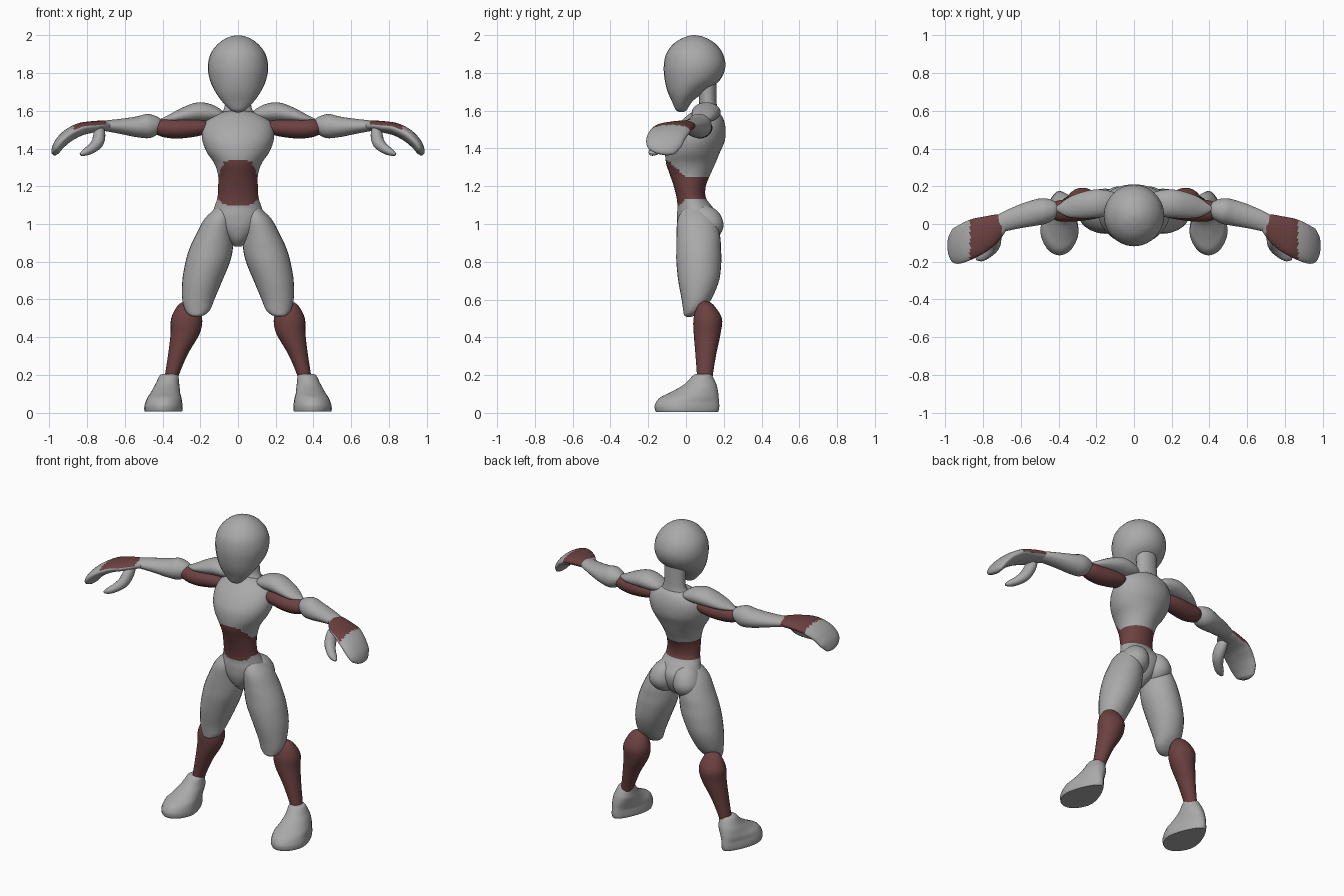
import bpy, bmesh, math
from mathutils import Vector


def material(name, color):
    m = bpy.data.materials.new(name)
    m.diffuse_color = (*color, 1)
    return m


GREY = material("light grey", (0.40, 0.40, 0.40))
MAROON = material("maroon", (0.15, 0.052, 0.052))


def smooth_rows(rows, steps):
    """Catmull-Rom interpolation of station rows."""
    out = []
    for i in range(len(rows) - 1):
        p0, p1, p2, p3 = (rows[max(0, min(len(rows) - 1, i + k))] for k in (-1, 0, 1, 2))
        for s in range(steps):
            t = s / steps
            out.append([0.5 * (2 * b + (c - a) * t + (2 * a - 5 * b + 4 * c - d) * t * t
                               + (3 * b - a - 3 * c + d) * t ** 3)
                        for a, b, c, d in zip(p0, p1, p2, p3)])
    out.append(list(rows[-1]))
    return out


def loft(name, rows, side=1, upright=True, mats=(GREY,), rule=None, shape=None, steps=5, n=28):
    """Rows are x, y, z, first radius, second radius.
    Upright rings lie flat; other rings follow the path, first radius along y."""
    rows = smooth_rows(rows, steps)
    pts = [Vector(r[:3]) for r in rows]
    bm = bmesh.new()
    rings = []
    for i, r in enumerate(rows):
        if upright:
            u, v = Vector((1, 0, 0)), Vector((0, 1, 0))
        else:
            t = (pts[min(i + 1, len(pts) - 1)] - pts[max(i - 1, 0)]).normalized()
            u = Vector((0, 1, 0))
            u = (u - t * u.dot(t)).normalized()
            v = t.cross(u)
        ring = []
        for k in range(n):
            a = math.tau * k / n
            p = pts[i] + u * max(r[3], 0.003) * math.cos(a) + v * max(r[4], 0.003) * math.sin(a)
            if shape:
                p = shape(p)
            ring.append(bm.verts.new((p.x * side, p.y, p.z)))
        rings.append(ring)
    for a, b in zip(rings, rings[1:]):
        for k in range(n):
            bm.faces.new((a[k], a[(k + 1) % n], b[(k + 1) % n], b[k]))
    bm.faces.new(rings[0])
    bm.faces.new(rings[-1])
    bmesh.ops.recalc_face_normals(bm, faces=bm.faces)
    bm.normal_update()
    if rule:
        for f in bm.faces:
            f.material_index = int(rule(f.calc_center_median(), f.normal))
    me = bpy.data.meshes.new(name)
    bm.to_mesh(me)
    bm.free()
    for m in mats:
        me.materials.append(m)
    ob = bpy.data.objects.new(name, me)
    bpy.context.collection.objects.link(ob)
    bpy.ops.object.select_all(action='DESELECT')
    ob.select_set(True)
    bpy.context.view_layer.objects.active = ob
    bpy.ops.object.shade_smooth_by_angle(angle=math.radians(50))
    return ob


def body_rows(data):
    """Central parts: z, half width, front y, back y."""
    return [(0, (f + b) / 2, z, w, (b - f) / 2) for z, w, f, b in data]


def clamp01(t):
    return max(0, min(1, t))


# Head and neck
loft("head", body_rows([
    (1.592, .012, -.035, -.015), (1.605, .042, -.055, .005), (1.65, .085, -.075, .035),
    (1.70, .12, -.097, .10), (1.76, .148, -.112, .178), (1.83, .16, -.118, .208),
    (1.90, .146, -.105, .196), (1.955, .105, -.065, .155), (1.988, .055, -.01, .10),
    (2.0, .006, .035, .05)]))
loft("neck", body_rows([(1.53, .12, .03, .18), (1.58, .09, .05, .17),
                        (1.63, .07, .07, .163), (1.76, .068, .06, .16)]))


# Torso with coloured waist band
def waist(c, nrm):
    low = 1.13 - 0.04 * clamp01(-c.y / 0.05)
    high = 1.25 + 0.09 * clamp01(-c.y / 0.1)
    return low < c.z < high


loft("torso", body_rows([
    (.88, .02, .02, .07), (.92, .06, -.02, .13), (.98, .115, -.043, .165),
    (1.04, .14, -.048, .17), (1.09, .125, -.045, .14), (1.14, .109, -.05, .105),
    (1.20, .105, -.065, .105), (1.26, .106, -.085, .128), (1.32, .125, -.105, .155),
    (1.38, .165, -.11, .18), (1.44, .188, -.10, .205), (1.50, .19, -.065, .21),
    (1.55, .165, -.02, .20), (1.585, .11, .02, .18), (1.60, .05, .05, .15)]),
    mats=(GREY, MAROON), rule=waist, steps=6, n=48)


# Foot narrows toward the heel
def foot_shape(p):
    k = 1.0 - 0.38 * clamp01((p.y + 0.05) / 0.2)
    if p.z > 0.14:
        k = 1.0
    elif p.z > 0.06:
        k += (1 - k) * (p.z - 0.06) / 0.08
    return Vector((0.395 + (p.x - 0.395) * k, p.y, p.z))


def hand_back(c, nrm):
    return 0.70 < abs(c.x) < 0.87 and nrm.z + 0.8 * nrm.y > 0.05


for side, tag in ((-1, "right"), (1, "left")):
    # Leg
    loft(tag + "_buttock", [(.075, .09, .90, .01, .01), (.08, .10, .92, .05, .055),
                            (.085, .105, .96, .078, .085), (.085, .105, 1.01, .082, .092),
                            (.075, .095, 1.07, .06, .07), (.07, .08, 1.11, .01, .01)], side)
    loft(tag + "_thigh", [
        (.075, .04, 1.10, .025, .04), (.10, .055, 1.03, .075, .098), (.125, .065, .94, .10, .115),
        (.142, .067, .87, .115, .118), (.160, .068, .80, .118, .119), (.189, .067, .70, .106, .108),
        (.210, .055, .60, .085, .078), (.214, .035, .545, .066, .05), (.218, .02, .518, .04, .03),
        (.22, .015, .508, .012, .01)], side)
    loft(tag + "_shin", [
        (.265, .10, .592, .012, .012), (.268, .105, .57, .05, .042), (.272, .115, .50, .082, .075),
        (.280, .112, .42, .077, .071), (.318, .105, .31, .052, .055), (.350, .10, .20, .037, .042),
        (.355, .10, .16, .035, .04)], side, mats=(MAROON,))
    loft(tag + "_foot", [
        (.365, .09, .205, .035, .04), (.366, .087, .195, .05, .053), (.375, .075, .15, .064, .086),
        (.383, .045, .11, .082, .125), (.39, .017, .08, .097, .156), (.394, .006, .045, .106, .17),
        (.395, .005, .02, .108, .17), (.395, .005, .006, .105, .165)], side, shape=foot_shape)
    # Arm
    loft(tag + "_shoulder", [
        (.07, .11, 1.575, .03, .01), (.10, .11, 1.58, .055, .03), (.15, .11, 1.588, .07, .047),
        (.21, .107, 1.592, .075, .052), (.28, .097, 1.578, .068, .042), (.35, .085, 1.56, .05, .025),
        (.41, .08, 1.548, .012, .008)], side, upright=False)
    loft(tag + "_upper_arm", [
        (.14, .09, 1.515, .03, .02), (.19, .085, 1.512, .052, .04), (.26, .08, 1.508, .06, .05),
        (.34, .072, 1.505, .06, .052), (.41, .07, 1.51, .052, .044), (.46, .07, 1.515, .02, .02)],
        side, upright=False, mats=(MAROON,))
    loft(tag + "_forearm", [
        (.395, .075, 1.535, .01, .01), (.42, .075, 1.53, .045, .04), (.47, .07, 1.52, .067, .064),
        (.53, .058, 1.515, .068, .056), (.61, .037, 1.517, .06, .042), (.69, .01, 1.52, .05, .03),
        (.73, -.01, 1.52, .04, .025)], side, upright=False)
    # Hand with fingers joined, and thumb
    loft(tag + "_hand", [
        (.685, .01, 1.52, .042, .024), (.72, -.005, 1.52, .06, .028), (.78, -.04, 1.513, .085, .031),
        (.84, -.07, 1.50, .098, .034), (.90, -.10, 1.468, .10, .034), (.945, -.118, 1.425, .095, .03),
        (.968, -.125, 1.385, .07, .022), (.972, -.128, 1.368, .03, .01)],
        side, upright=False, mats=(GREY, MAROON), rule=hand_back, steps=7, n=36)
    loft(tag + "_thumb", [
        (.735, -.045, 1.505, .03, .025), (.735, -.08, 1.47, .04, .032), (.745, -.115, 1.43, .036, .032),
        (.775, -.15, 1.40, .03, .026), (.81, -.175, 1.38, .024, .019), (.835, -.185, 1.368, .008, .007)],
        side, upright=False)
